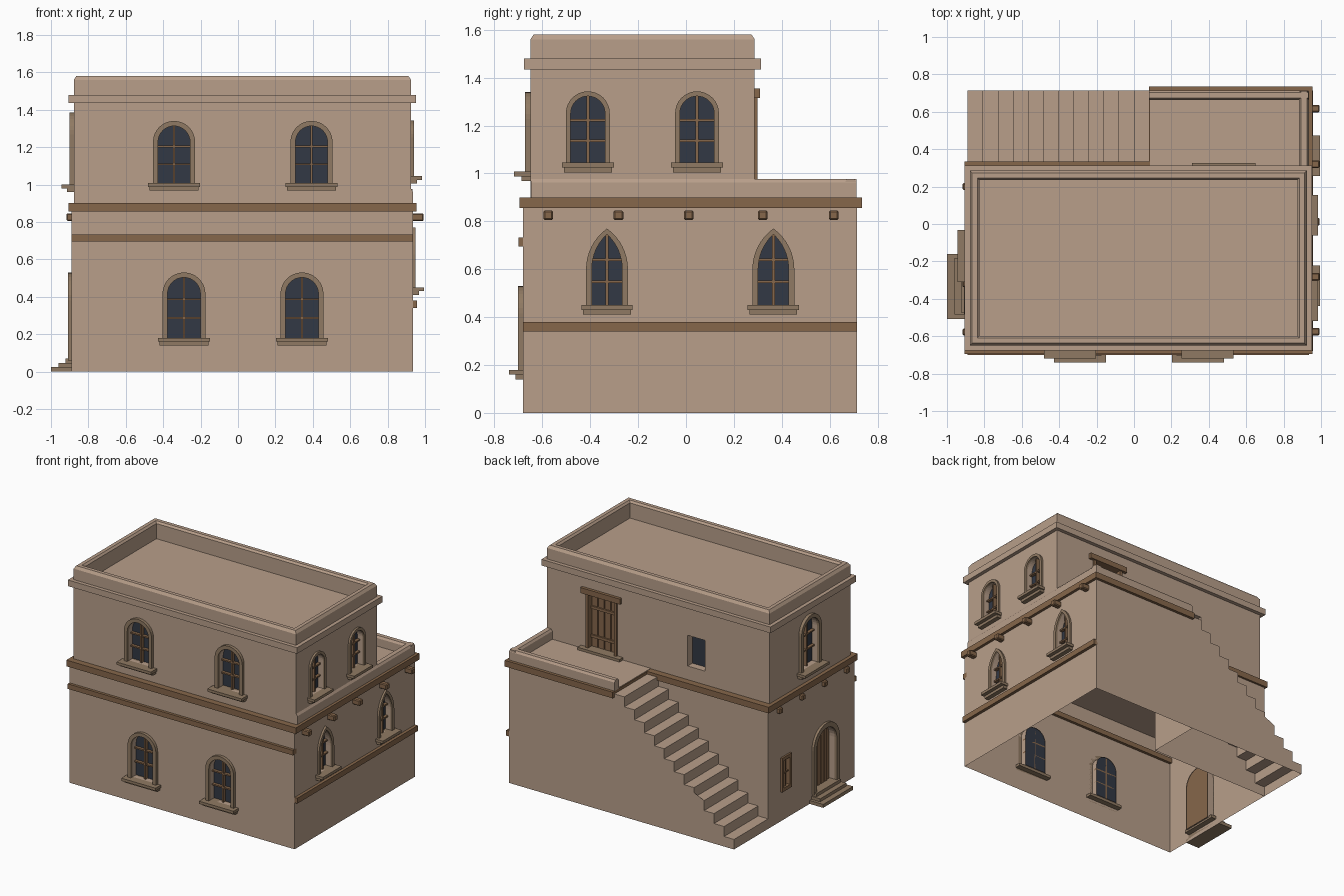
import bpy, bmesh
from math import acos, cos, sin, sqrt
from mathutils import Vector

if "Cube" in bpy.data.objects:
    bpy.data.objects.remove(bpy.data.objects["Cube"])


def mat(name, r, g, b):
    m = bpy.data.materials.new(name)
    m.diffuse_color = (r, g, b, 1)
    m.use_nodes = True
    m.node_tree.nodes["Principled BSDF"].inputs["Base Color"].default_value = m.diffuse_color
    return m


PLASTER = mat("plaster", 0.48, 0.345, 0.255)
TRIM = mat("stone_trim", 0.28, 0.195, 0.125)
WOOD = mat("wood", 0.24, 0.135, 0.07)
GLASS = mat("dark_glass", 0.032, 0.04, 0.058)


def finish(name, bm, material, recalc=True):
    if recalc:
        bmesh.ops.recalc_face_normals(bm, faces=bm.faces)
    me = bpy.data.meshes.new(name)
    bm.to_mesh(me)
    bm.free()
    me.materials.append(material)
    ob = bpy.data.objects.new(name, me)
    bpy.context.collection.objects.link(ob)
    return ob


def boxes(name, material, *dims):
    """One object from boxes given as (x0, x1, y0, y1, z0, z1)."""
    bm = bmesh.new()
    for d in dims:
        vs = bmesh.ops.create_cube(bm, size=1)["verts"]
        for v in vs:
            v.co = [d[2 * i] if v.co[i] < 0 else d[2 * i + 1] for i in range(3)]
    return finish(name, bm, material)


# A wall plane is (normal axis, coordinate, outward sign); a runs along it, d outward
def place(wall, a, z, d):
    axis, c, s = wall
    return Vector((c + s * d, a, z)) if axis == "x" else Vector((a, c + s * d, z))


def prism(name, material, wall, loops, d0, d1=None, caps=(True, True)):
    """Fill 2D loops (first outer, rest holes) on a wall; extrude d0..d1 if d1 given."""
    bm = bmesh.new()
    n = (place(wall, 0, 0, 1) - place(wall, 0, 0, 0)).normalized()
    levels = [d0] if d1 is None else [d0, d1]
    rings = [[[bm.verts.new(place(wall, a, z, d)) for a, z in lp] for lp in loops] for d in levels]
    for level, cap in zip(rings, caps):
        if cap:
            edges = [bm.edges.new((r[i - 1], r[i])) for r in level for i in range(len(r))]
            bmesh.ops.triangle_fill(bm, use_beauty=True, edges=edges, normal=n)
    if d1 is None:
        bm.normal_update()
        bmesh.ops.reverse_faces(bm, faces=[f for f in bm.faces if f.normal.dot(n) < 0])
    else:
        for r0, r1 in zip(*rings):
            for i in range(len(r0)):
                bm.faces.new((r0[i - 1], r0[i], r1[i], r1[i - 1]))
    return finish(name, bm, material, d1 is not None)


def rect(a0, a1, z0, z1):
    return [(a0, z0), (a1, z0), (a1, z1), (a0, z1)]


def arch(c, w, z0, z1, h):
    """Round (h = w/2) or pointed (h > w/2) arch outline."""
    R = (h * h + w * w / 4) / w
    end = acos((R - w / 2) / R)
    arc = [(w / 2 - R + R * cos(end * i / 8), z1 - h + R * sin(end * i / 8)) for i in range(9)]
    right = [(w / 2, z0)] + arc[:-1] + [(0, z1)]
    return [(c + a, z) for a, z in right] + [(c - a, z) for a, z in right[-2::-1]]


def wall_box(wall, a0, a1, z0, z1, d0, d1):
    p, q = place(wall, a0, z0, d0), place(wall, a1, z1, d1)
    return [f(p[i], q[i]) for i in range(3) for f in (min, max)]


def window(name, wall, c, w, z0, z1, h=None, sill=0.278, t=0.027, out=0.022, reach=0.06):
    """Arched window with frame, glass, bars and two-tier sill; returns its wall hole."""
    h = h or w / 2
    wi, hi, zt = w - 2 * t, h - t, z1 - t
    hole = arch(c, wi, z0, zt, hi)
    prism(name + "_frame", TRIM, wall, [arch(c, w, z0, z1, h), hole], 0, out)
    prism(name + "_reveal", PLASTER, wall, [hole], -0.045, 0, (False, False))
    prism(name + "_glass", GLASS, wall, [hole], -0.04)
    bars = [wall_box(wall, c - .006, c + .006, z0, zt, -.04, -.015)]
    R = (hi * hi + wi * wi / 4) / wi
    for f in (0.33, 0.64):
        z = z0 + (zt - z0) * f
        half = wi / 2 - R + sqrt(R * R - max(0, z - zt + hi) ** 2)
        bars.append(wall_box(wall, c - half, c + half, z - .005, z + .005, -.04, -.018))
    boxes(name + "_bars", WOOD, *bars)
    s = sill / 2
    boxes(name + "_sill", TRIM, wall_box(wall, c - s, c + s, z0 - .02, z0, -.04, reach),
          wall_box(wall, c - s + .008, c + s - .008, z0 - .04, z0 - .02, 0, reach * .55))
    return hole


def planks(name, wall, c, w, z0, z1, n, d):
    step = w / n
    boxes(name, WOOD, *[wall_box(wall, c - w / 2 + i * step + .004, c - w / 2 + (i + 1) * step - .004,
                                 z0, z1, d, d + .012) for i in range(n)])


FRONT, RIGHT, LEFT = ("y", -.68, -1), ("x", .935, 1), ("x", -.89, -1)
UFRONT, URIGHT, ULEFT, UBACK = ("y", -.65, -1), ("x", .925, 1), ("x", -.878, -1), ("y", .287, 1)

# Ground floor walls and windows
holes = [window(f"lower_front_window_{i}", FRONT, c, .23, .18, .53) for i, c in enumerate((-.289, .342))]
prism("lower_front_wall", PLASTER, FRONT, [rect(-.89, .935, 0, .88)] + holes, 0)
holes = [window(f"pointed_window_{i}", RIGHT, c, .175, .45, .77, .17, .215, .024, .015)
         for i, c in enumerate((-.33, .365))]
prism("lower_right_wall", PLASTER, RIGHT, [rect(-.68, .715, 0, .88)] + holes, 0)
prism("lower_back_wall", PLASTER, ("y", .32, 1), [rect(-.89, .08, 0, .88)], 0)
prism("terrace_side_wall", PLASTER, ("x", .08, -1), [rect(.32, .715, 0, .88)], 0)
prism("terrace_back_wall", PLASTER, ("y", .715, 1), [rect(.08, .935, 0, .88)], 0)

# Arched entrance door, its steps and the small window beside it
door = arch(-.335, .23, .06, .495, .115)
prism("entrance_frame", TRIM, LEFT, [arch(-.335, .30, .06, .53, .15), door], 0, .018)
prism("entrance_reveal", PLASTER, LEFT, [door], -.05, 0, (False, False))
prism("entrance_door", WOOD, LEFT, [door], -.045)
planks("entrance_planks", LEFT, -.335, .16, .06, .47, 4, -.045)
boxes("entrance_steps", TRIM, (-1, -.89, -.507, -.16, 0, .025), (-.96, -.89, -.485, -.182, .025, .047),
      (-.922, -.85, -.475, -.192, .047, .07))
slot = rect(.085, .155, .24, .44)
prism("small_window_frame", WOOD, LEFT, [rect(.065, .175, .215, .465), slot], -.03, .014)
prism("small_window_glass", GLASS, LEFT, [slot], -.028)
boxes("small_window_bars", WOOD, wall_box(LEFT, .116, .124, .24, .44, -.028, 0),
      wall_box(LEFT, .085, .155, .336, .344, -.028, 0))
prism("lower_left_wall", PLASTER, LEFT, [rect(-.68, .32, 0, .88), door, slot], 0)

# Outside stair
N, x0, x1, top = 12, -.89, .08, .88
profile = [(x1, 0), (x0, 0)]
for i in range(N):
    z = top * (i + 1) / N
    profile += [(x0 + (x1 - x0) * i / N, z), (x0 + (x1 - x0) * (i + 1) / N, z)]
stair = prism("outside_stair", PLASTER, ("y", 0, 1), [profile], .32, .715, (False, True))
bm = bmesh.new()
bm.from_mesh(stair.data)
bmesh.ops.delete(bm, geom=[f for f in bm.faces if all(v.co.z < .001 for v in f.verts)], context="FACES")
bm.to_mesh(stair.data)
bm.free()

# Timber bands, beam ends, ceiling and terrace floor
boxes("floor_band", WOOD, (-.905, .955, -.695, .335, .855, .9), (.08, .955, .32, .735, .855, .9))
boxes("front_band", WOOD, (-.89, .935, -.70, -.66, .695, .732))
boxes("right_band", WOOD, (.915, .957, -.68, .715, .34, .38))
boxes("ceiling", PLASTER, (-.885, .93, -.675, .315, .848, .856), (.085, .93, .315, .71, .848, .856))
boxes("terrace_floor", PLASTER, (.085, .93, .28, .71, .88, .903))
ends = [(.9, .993, y, .04) for y in (-.575, -.282, .012, .32, .617)]
ends += [(-.917, -.87, y, .036) for y in (-.577, -.32, -.06, .2)]
beams = boxes("beam_ends", WOOD, *[(a, b, y - w / 2, y + w / 2, .805, .846) for a, b, y, w in ends])
bev = beams.modifiers.new("bevel", "BEVEL")
bev.width, bev.segments = .006, 1


# Terrace parapet with chamfered top
def coping(a0, a1):
    return [(a0, .88), (a1, .88), (a1, .962), (a1 - .01, .977), (a0 + .01, .977), (a0, .962)]


prism("terrace_back_parapet", PLASTER, ("x", 0, 1), [coping(.663, .713)], .08, .934)
prism("terrace_right_parapet", PLASTER, ("y", 0, 1), [coping(.882, .935)], -.648, .712)

# Upper floor walls and windows
holes = [window(f"upper_front_window_{i}", UFRONT, c, .225, 1.008, 1.34, reach=.068)
         for i, c in enumerate((-.342, .393))]
prism("upper_front_wall", PLASTER, UFRONT, [rect(-.878, .925, .88, 1.44)] + holes, 0)
holes = [window(f"upper_right_window_{i}", URIGHT, c, .183, 1.045, 1.343, sill=.217, t=.02, out=.015)
         for i, c in enumerate((-.41, .046))]
prism("upper_right_wall", PLASTER, URIGHT, [rect(-.65, .287, .88, 1.44)] + holes, 0)
holes = [window("upper_left_window", ULEFT, -.17, .235, 1.0, 1.385, reach=.067)]
prism("upper_left_wall", PLASTER, ULEFT, [rect(-.65, .287, .88, 1.44)] + holes, 0)

# Terrace door and plain back window
dr, bw = rect(.375, .585, .9, 1.315), rect(-.355, -.215, 1.0, 1.225)
prism("upper_back_wall", PLASTER, UBACK, [rect(-.878, .925, .88, 1.44), dr, bw], 0)
prism("back_window_reveal", PLASTER, UBACK, [bw], -.06, 0, (False, False))
prism("back_window_glass", GLASS, UBACK, [bw], -.055)
prism("terrace_door_frame", WOOD, UBACK, [rect(.355, .605, .9, 1.32), dr], -.045, .012)
prism("terrace_door_back", WOOD, UBACK, [dr], -.043)
planks("terrace_door_planks", UBACK, .48, .21, .91, 1.31, 4, -.043)
boxes("terrace_door_rails", WOOD, *[wall_box(UBACK, .375, .585, z, z + .02, -.043, -.02) for z in (.99, 1.2)])
boxes("terrace_door_lintel", WOOD, wall_box(UBACK, .32, .64, 1.315, 1.355, -.02, .022))
boxes("terrace_door_threshold", TRIM, wall_box(UBACK, .31, .65, .895, .922, -.04, .04))

# Cornice, roof parapet and flat roof lofted from rectangles (inset, height)
bm = bmesh.new()
prev = None
for d, z in [(0, 1.435), (-.027, 1.435), (-.027, 1.48), (0, 1.48), (0, 1.56), (.013, 1.58),
             (.04, 1.58), (.052, 1.566), (.052, 1.455)]:
    ring = [bm.verts.new((x, y, z)) for x, y in rect(-.878 + d, .925 - d, -.65 + d, .287 - d)]
    if prev:
        for i in range(4):
            bm.faces.new((prev[i - 1], prev[i], ring[i], ring[i - 1]))
    prev = ring
bm.faces.new(prev)
finish("roof_and_parapet", bm, PLASTER)
